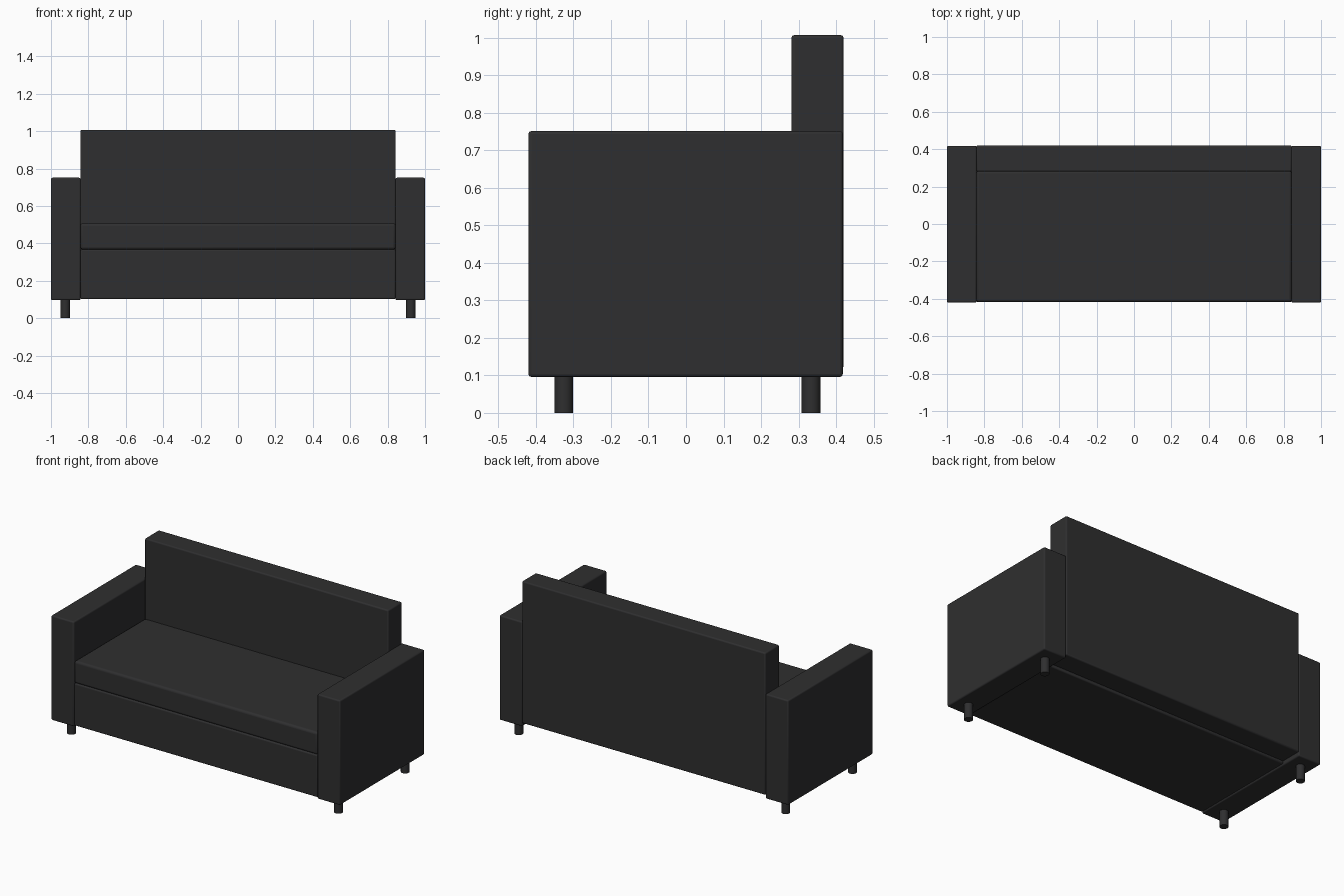
import bpy
import math

if "Cube" in bpy.data.objects:
    bpy.data.objects.remove(bpy.data.objects["Cube"])


def make_mat(name, col):
    m = bpy.data.materials.new(name)
    m.diffuse_color = (*col, 1.0)
    m.use_nodes = True
    m.node_tree.nodes["Principled BSDF"].inputs["Base Color"].default_value = m.diffuse_color
    return m


fabric = make_mat("charcoal fabric", (0.028, 0.028, 0.029))


def finish(ob, name):
    ob.name = name
    ob.data.materials.append(fabric)


def block(name, lo, hi, bevel=0.008, segs=3):
    """Soft-edged upholstered box between two corners."""
    bpy.ops.mesh.primitive_cube_add(size=1, location=[(a + b) / 2 for a, b in zip(lo, hi)])
    ob = bpy.context.object
    ob.scale = [b - a for a, b in zip(lo, hi)]
    bpy.ops.object.transform_apply(location=False, rotation=False, scale=True)
    mod = ob.modifiers.new("soft edges", 'BEVEL')
    mod.width = bevel
    mod.segments = segs
    bpy.ops.object.shade_smooth_by_angle(angle=math.radians(40))
    finish(ob, name)
    return ob


# Body: base, seat cushion and backrest
block("seat_base", (-0.843, -0.417, 0.102), (0.843, 0.285, 0.367))
block("seat_cushion", (-0.843, -0.417, 0.367), (0.843, 0.285, 0.507), 0.014, 4)
block("backrest", (-0.843, 0.281, 0.118), (0.843, 0.42, 1.007))

# Arms and legs on both sides
for side, s in (("left", -1), ("right", 1)):
    x0, x1 = sorted((0.842 * s, 1.0 * s))
    block(side + "_arm", (x0, -0.42, 0.096), (x1, 0.418, 0.751))
    for end, y in (("front", -0.326), ("back", 0.333)):
        bpy.ops.mesh.primitive_cylinder_add(vertices=32, radius=0.025, depth=0.104,
                                            location=(0.924 * s, y, 0.052))
        leg = bpy.context.object
        bpy.ops.object.shade_smooth_by_angle(angle=math.radians(40))
        finish(leg, f"{side}_{end}_leg")
